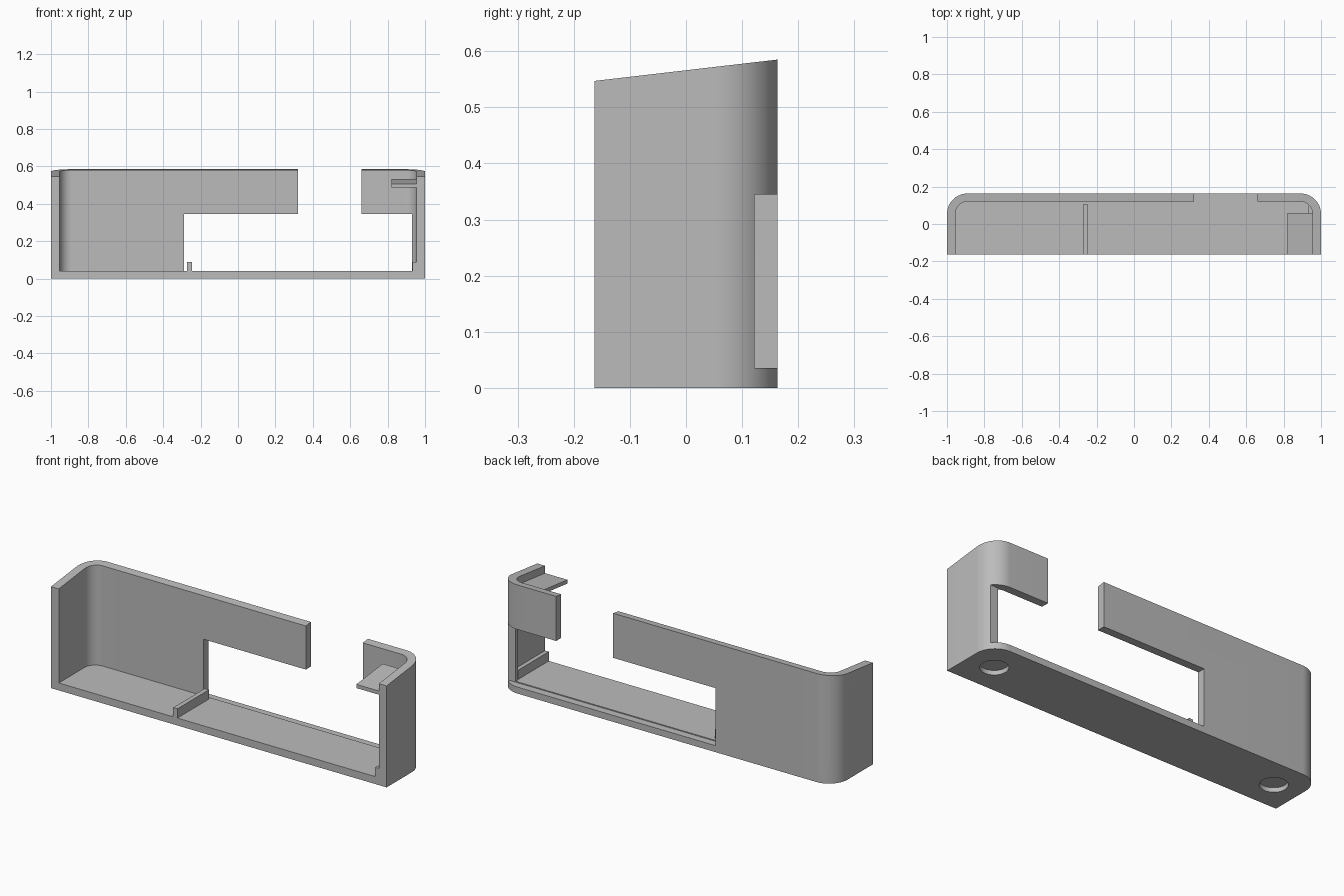
import bpy, bmesh
from math import cos, sin, pi

if "Cube" in bpy.data.objects:
    bpy.data.objects.remove(bpy.data.objects["Cube"], do_unlink=True)

HALF_W, HALF_D, WALL, FLOOR = 1.0, 0.163, 0.046, 0.04
RADIUS = 0.11
SLOPE = 0.1165

grey = bpy.data.materials.new("plain grey")
grey.use_nodes = True
grey.diffuse_color = (0.5, 0.5, 0.5, 1)
grey.node_tree.nodes["Principled BSDF"].inputs["Base Color"].default_value = (0.5, 0.5, 0.5, 1)


def sloped(base):
    """Height that rises towards the back like the rim."""
    return lambda y: base + SLOPE * y


def prism(name, outline, bottom, top):
    """Extrude an xy outline; bottom and top are functions of y."""
    bm = bmesh.new()
    low = [bm.verts.new((x, y, bottom(y))) for x, y in outline]
    high = [bm.verts.new((x, y, top(y))) for x, y in outline]
    bm.faces.new(low[::-1])
    bm.faces.new(high)
    n = len(outline)
    for i in range(n):
        j = (i + 1) % n
        bm.faces.new((low[i], low[j], high[j], high[i]))
    bmesh.ops.recalc_face_normals(bm, faces=bm.faces)
    mesh = bpy.data.meshes.new(name)
    bm.to_mesh(mesh)
    bm.free()
    mesh.materials.append(grey)
    obj = bpy.data.objects.new(name, mesh)
    bpy.context.collection.objects.link(obj)
    return obj


def flat(z):
    return lambda y: z


def block(name, x0, x1, y0, y1, z0, z1):
    return prism(name, [(x0, y0), (x1, y0), (x1, y1), (x0, y1)], flat(z0), flat(z1))


def rounded_back(half_w, front, back, radius, steps=16):
    """Straight front edge, two rounded corners at the back."""
    right = [(half_w - radius + radius * cos(a), back - radius + radius * sin(a))
             for a in (i * pi / 2 / steps for i in range(steps + 1))]
    left = [(-x, y) for x, y in reversed(right)]
    return [(-half_w, front), (half_w, front)] + right + left


def disc(x, y, radius, steps=48):
    return [(x + radius * cos(2 * pi * i / steps), y + radius * sin(2 * pi * i / steps))
            for i in range(steps)]


# Tray: solid body with a sloped rim, then hollowed out
tray = prism("tray_shell", rounded_back(HALF_W, -HALF_D, HALF_D, RADIUS),
             flat(0), sloped(0.566))
cutters = [
    prism("cavity_cutter", rounded_back(HALF_W - WALL, -0.3, HALF_D - WALL + 0.003, RADIUS - WALL),
          flat(FLOOR), flat(0.8)),
    # Large window in the back wall and around one corner
    block("window_cutter", -0.29, 0.93, 0.1, 0.3, FLOOR, 0.345),
    block("corner_cutter", -0.29, 1.2, 0.122, 0.3, 0.035, 0.345),
    # Gap in the upper back wall
    block("gap_cutter", 0.32, 0.66, 0.05, 0.3, 0.3, 0.8),
]
# Round pockets underneath
for side in (-1, 1):
    cutters.append(prism("pocket_cutter", disc(side * 0.85, 0, 0.068), flat(-0.1), flat(0.024)))

for cutter in cutters:
    cutter.hide_render = True
    mod = tray.modifiers.new(cutter.name, "BOOLEAN")
    mod.operation = "DIFFERENCE"
    mod.solver = "EXACT"
    mod.object = cutter
graph = bpy.context.evaluated_depsgraph_get()
finished = bpy.data.meshes.new_from_object(tray.evaluated_get(graph))
tray.modifiers.clear()
tray.data = finished
for cutter in cutters:
    bpy.data.objects.remove(cutter, do_unlink=True)

# Ribs on the floor
block("middle_rib", -0.272, -0.247, -HALF_D, 0.105, FLOOR, 0.09)
block("side_rib", 0.932, HALF_W - WALL, -HALF_D, 0.1, FLOOR, 0.09)

# Sloped shelf on the left wall
inner = HALF_W - WALL
prism("side_shelf", [(0.82, -HALF_D), (inner, -HALF_D), (inner, 0.06), (0.82, 0.06)],
      sloped(0.506), sloped(0.526))

# Smooth the rounded corners, keep edges crisp
bpy.ops.object.select_all(action="DESELECT")
tray.select_set(True)
bpy.context.view_layer.objects.active = tray
bpy.ops.object.shade_smooth_by_angle(angle=pi / 6)
